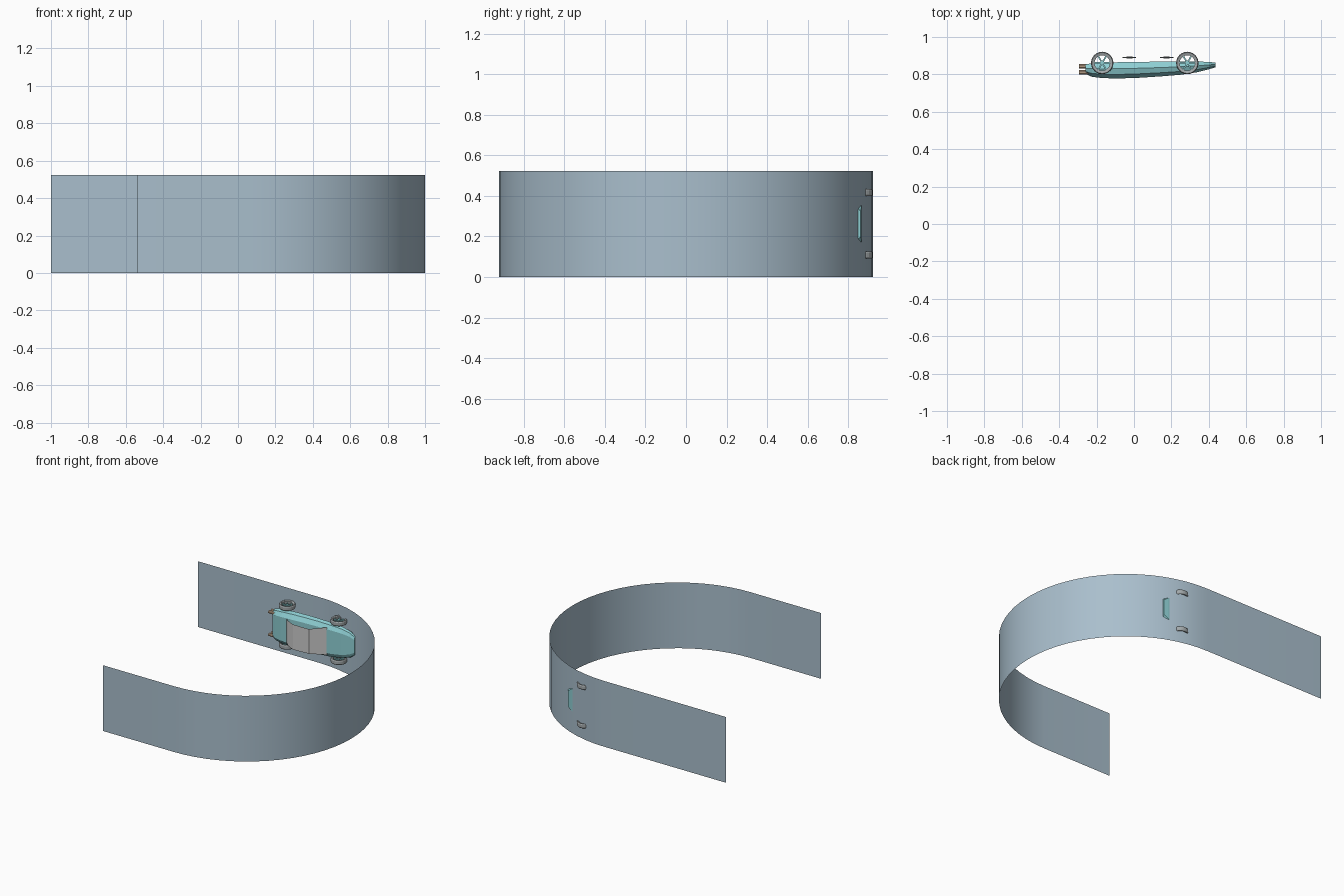
import bpy, bmesh, math
from mathutils import Matrix, Vector

if "Cube" in bpy.data.objects:
    bpy.data.objects.remove(bpy.data.objects["Cube"])

CZ = 0.2625  # car centre line (the car lies on its side, its up is -y)


def mat(name, rgb):
    m = bpy.data.materials.new(name)
    m.diffuse_color = (*rgb, 1)
    m.use_nodes = True
    m.node_tree.nodes["Principled BSDF"].inputs["Base Color"].default_value = m.diffuse_color
    return m


teal = mat("teal", (0.27, 0.62, 0.65))
blue = mat("track_blue", (0.40, 0.52, 0.61))
copper = mat("copper", (0.72, 0.52, 0.36))
rubber = mat("rubber", (0.36, 0.39, 0.40))


def make(name, bm, material=None, smooth=False):
    me = bpy.data.meshes.new(name)
    bm.normal_update()
    bm.to_mesh(me)
    bm.free()
    ob = bpy.data.objects.new(name, me)
    bpy.context.collection.objects.link(ob)
    if material:
        me.materials.append(material)
    for p in me.polygons:
        p.use_smooth = smooth
    return ob


def loft(bm, rings, closed=True):
    rows = [[bm.verts.new(p) for p in r] for r in rings]
    for a, b in zip(rows, rows[1:]):
        n = len(a)
        for i in range(n if closed else n - 1):
            j = (i + 1) % n
            bm.faces.new((a[i], a[j], b[j], b[i]))
    return rows


def cylinder(bm, r, depth, loc, axis='Z', seg=12, r2=None):
    rot = {'X': Matrix.Rotation(math.pi / 2, 4, 'Y'),
           'Y': Matrix.Rotation(math.pi / 2, 4, 'X'), 'Z': Matrix()}[axis]
    bmesh.ops.create_cone(bm, cap_ends=True, segments=seg, radius1=r,
                          radius2=r if r2 is None else r2, depth=depth,
                          matrix=Matrix.Translation(loc) @ rot)


# Track: U-shaped ribbon without thickness
R, cx, N = 0.923, 0.077, 32
path = [(-0.54, -R)]
for i in range(N + 1):
    a = -math.pi / 2 + math.pi * i / N
    path.append((cx + R * math.cos(a), R * math.sin(a)))
path.append((-1, R))
bm = bmesh.new()
loft(bm, [[(x, y, 0), (x, y, 0.523)] for x, y in path], closed=False)
make("curved_track", bm, blue, smooth=True)

# Car body: stations of (x, roof-side y, floor y, half width)
stations = [(-0.26, 0.803, 0.853, 0.115), (-0.225, 0.787, 0.860, 0.128),
            (-0.17, 0.780, 0.863, 0.134), (-0.08, 0.778, 0.865, 0.140),
            (0.03, 0.782, 0.867, 0.142), (0.14, 0.789, 0.868, 0.140),
            (0.25, 0.798, 0.869, 0.134), (0.34, 0.812, 0.868, 0.122),
            (0.40, 0.827, 0.867, 0.102), (0.437, 0.838, 0.862, 0.072)]
section = [(0, 0.70), (0.25, 0.93), (0.6, 1.0), (1, 0.86)]  # (depth, width) fractions
rings = []
for x, top, low, hw in stations:
    half = [(x, top + (low - top) * d, hw * w) for d, w in section]
    rings.append([(x, y, CZ + z) for x, y, z in half]
                 + [(x, y, CZ - z) for x, y, z in reversed(half)])
bm = bmesh.new()
rows = loft(bm, rings)
bm.faces.new(rows[0])
bm.faces.new(rows[-1])
bmesh.ops.recalc_face_normals(bm, faces=bm.faces)
make("car_body", bm, teal)

# Cabin: open sheets for rear window, roof and windscreen
cabin = [(-0.12, 0.78, 0.095), (-0.08, 0.745, 0.10), (-0.015, 0.714, 0.10),
         (0.12, 0.718, 0.098), (0.225, 0.798, 0.11)]
bm = bmesh.new()
loft(bm, [[(x, y, CZ - w), (x, y, CZ + w)] for x, y, w in cabin], closed=False)
make("cabin_glass", bm)

# Wheels: tyre, rim ring, hub and spokes
tyre = [(0.046, -0.015), (0.056, -0.018), (0.060, -0.010), (0.060, 0.010),
        (0.056, 0.018), (0.046, 0.015)]
rim = [(0.041, -0.012), (0.047, -0.014), (0.047, 0.014), (0.041, 0.012)]


def ring(name, profile, c, material, seg=24):
    bm = bmesh.new()
    rings = []
    for i in range(seg + 1):
        a = 2 * math.pi * i / seg
        rings.append([(c.x + r * math.cos(a), c.y + r * math.sin(a), c.z + h)
                      for r, h in profile])
    loft(bm, rings)
    bmesh.ops.remove_doubles(bm, verts=bm.verts, dist=1e-5)
    bmesh.ops.recalc_face_normals(bm, faces=bm.faces)
    make(name, bm, material)


for wx, end in ((-0.17, "rear"), (0.285, "front")):
    for s, side in ((-1, "right"), (1, "left")):
        c = Vector((wx, 0.861, CZ + s * 0.154))
        ring(f"{end}_{side}_tyre", tyre, c, rubber)
        ring(f"{end}_{side}_rim", rim, c, rubber)
        bm = bmesh.new()
        cylinder(bm, 0.012, 0.022, c)
        for k in range(6):
            rot = Matrix.Rotation(k * math.pi / 3, 4, 'Z')
            bmesh.ops.create_cube(bm, size=1, matrix=Matrix.Translation(c) @ rot
                                  @ Matrix.Translation((0.026, 0, 0))
                                  @ Matrix.Diagonal((0.034, 0.008, 0.012, 1)))
        make(f"{end}_{side}_spokes", bm, teal)
    # Axle between the two wheels
    bm = bmesh.new()
    cylinder(bm, 0.007, 0.30, (wx, 0.861, CZ), seg=8)
    make(f"{end}_axle", bm)

# Exhaust pipes in stacked pairs
for s, side in ((-1, "right"), (1, "left")):
    bm = bmesh.new()
    for y in (0.812, 0.843):
        cylinder(bm, 0.012, 0.06, (-0.265, y, CZ + s * 0.09), axis='X', seg=10)
    make(f"{side}_exhaust_pipes", bm, copper)

# Small flat discs under the floor
for x, end in ((-0.025, "rear"), (0.175, "front")):
    bm = bmesh.new()
    cylinder(bm, 0.036, 0.005, (x, 0.89, CZ), axis='Y', seg=16)
    cylinder(bm, 0.016, 0.012, (x, 0.89, CZ), axis='Y', seg=12)
    make(f"{end}_floor_disc", bm, rubber)
